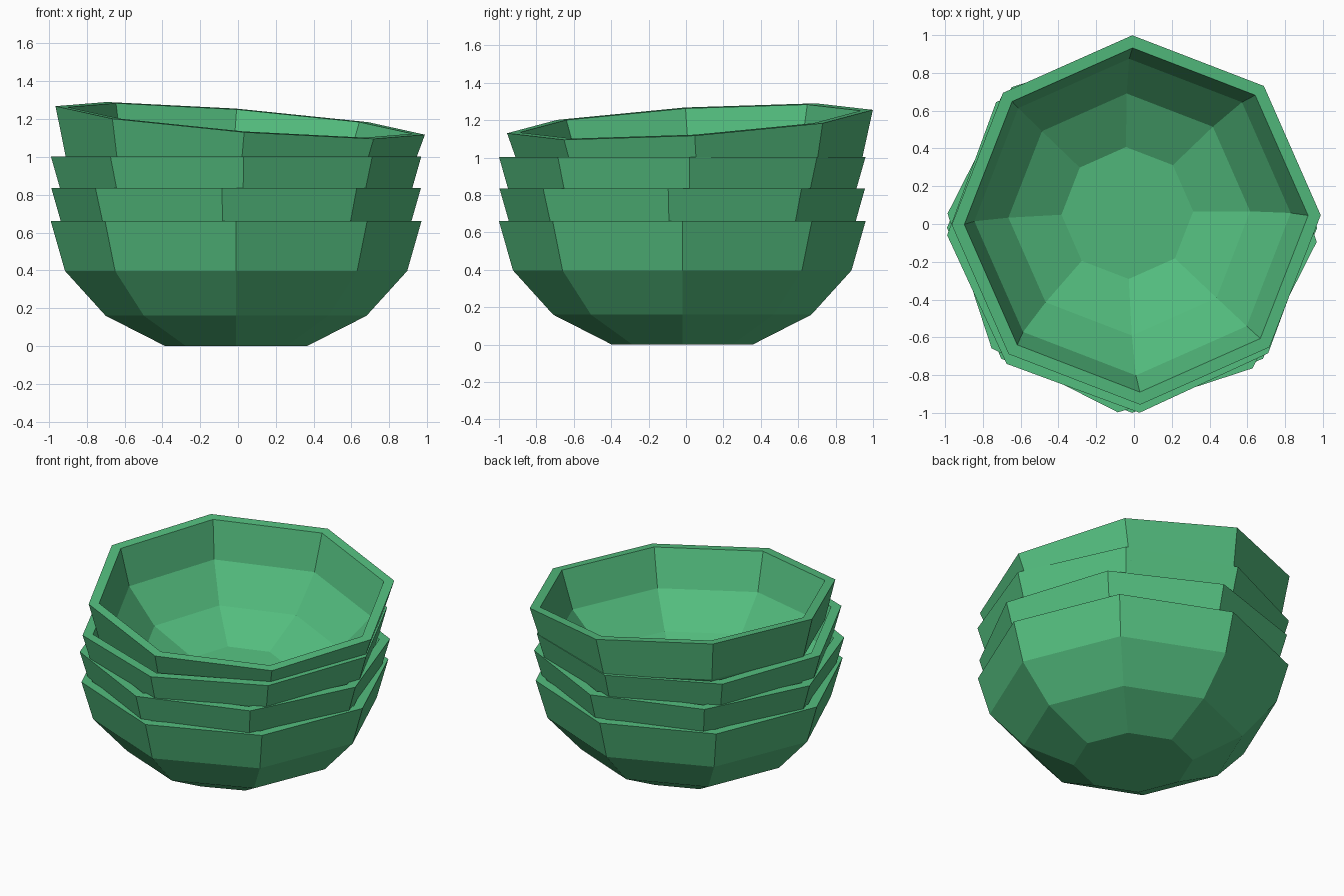
import bpy, bmesh
from math import cos, sin, pi, radians

if "Cube" in bpy.data.objects:
    bpy.data.objects.remove(bpy.data.objects["Cube"])

SIDES = 8
# (radius, height) from outer base, up over the rim, down to inner floor
PROFILE = [(0.376, 0), (0.69, 0.16), (0.905, 0.397), (0.98, 0.66),
           (0.913, 0.66), (0.84, 0.41), (0.642, 0.19), (0.35, 0.06)]

green = bpy.data.materials.new("green_glaze")
green.diffuse_color = (0.087, 0.51, 0.21, 1)
green.use_nodes = True
green.node_tree.nodes["Principled BSDF"].inputs["Base Color"].default_value = green.diffuse_color


def make_bowl(name, location, rotation):
    bm = bmesh.new()
    rings = []
    for r, z in PROFILE:
        rings.append([bm.verts.new((r * cos(2 * pi * i / SIDES),
                                    r * sin(2 * pi * i / SIDES), z))
                      for i in range(SIDES)])
    for a, b in zip(rings, rings[1:]):
        for i in range(SIDES):
            j = (i + 1) % SIDES
            bm.faces.new((a[i], a[j], b[j], b[i]))
    # base and inner floor
    bm.faces.new(rings[0][::-1])
    bm.faces.new(rings[-1])
    bmesh.ops.recalc_face_normals(bm, faces=bm.faces)
    mesh = bpy.data.meshes.new(name)
    bm.to_mesh(mesh)
    bm.free()
    mesh.materials.append(green)
    obj = bpy.data.objects.new(name, mesh)
    obj.location = location
    obj.rotation_euler = rotation
    bpy.context.collection.objects.link(obj)


# three level bowls, each nested with a slight twist
make_bowl("bottom_bowl", (-0.01, -0.02, 0), (0, 0, 0))
make_bowl("second_bowl", (-0.01, -0.02, 0.175), (0, 0, radians(-4.4)))
make_bowl("third_bowl", (-0.01, -0.02, 0.342), (0, 0, radians(2.3)))
# tilted top bowl
make_bowl("top_bowl", (-0.04, 0.062, 0.536), (0.064, 0.077, radians(1.5)))
